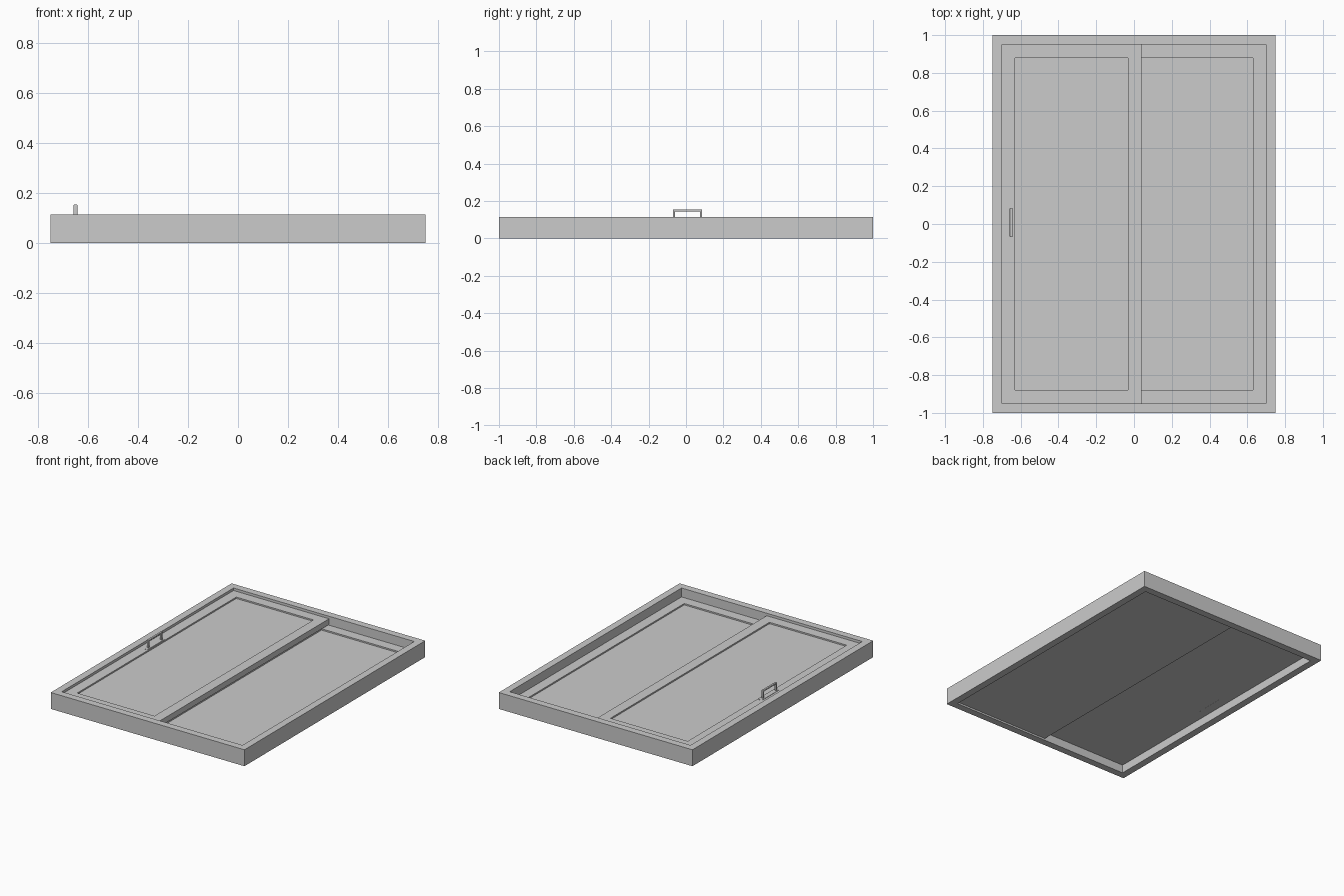
import bpy
import bmesh
from math import cos, sin, pi

default = bpy.data.objects.get("Cube")
if default:
    bpy.data.objects.remove(default, do_unlink=True)

grey = bpy.data.materials.new("plain_grey")
grey.use_nodes = True
colour = (0.6, 0.6, 0.6, 1)
grey.diffuse_color = colour
grey.node_tree.nodes["Principled BSDF"].inputs["Base Color"].default_value = colour


def finish(name, bm):
    bmesh.ops.recalc_face_normals(bm, faces=bm.faces)
    mesh = bpy.data.meshes.new(name)
    bm.to_mesh(mesh)
    bm.free()
    mesh.materials.append(grey)
    obj = bpy.data.objects.new(name, mesh)
    bpy.context.collection.objects.link(obj)
    return obj


def prism(bm, outline, z0, z1):
    """Extrude a flat outline upwards and return its top face."""
    face = bm.faces.new([bm.verts.new((x, y, z0)) for x, y in outline])
    ext = bmesh.ops.extrude_face_region(bm, geom=[face], use_keep_orig=True)["geom"]
    bmesh.ops.translate(bm, vec=(0, 0, z1 - z0),
                        verts=[g for g in ext if isinstance(g, bmesh.types.BMVert)])
    return next(g for g in ext if isinstance(g, bmesh.types.BMFace))


def rect(x0, x1, y0, y1):
    return [(x0, y0), (x1, y0), (x1, y1), (x0, y1)]


# Outer frame: a hollow rectangular ring
HEIGHT, RAIL = 0.115, 0.05
bm = bmesh.new()
rings = []
for hx, hy, z in ((0.75, 1, 0), (0.75, 1, HEIGHT),
                  (0.75 - RAIL, 1 - RAIL, HEIGHT), (0.75 - RAIL, 1 - RAIL, 0)):
    rings.append([bm.verts.new((x, y, z)) for x, y in rect(-hx, hx, -hy, hy)])
for a, b in zip(rings, rings[1:] + rings[:1]):
    for i in range(4):
        j = (i + 1) % 4
        bm.faces.new((a[i], a[j], b[j], b[i]))
finish("door_frame", bm)


# Sliding panels, each with a shallow sunken field on its upper side
def panel(name, x0, x1, z0, z1):
    bm = bmesh.new()
    top = prism(bm, rect(x0, x1, -0.95, 0.95), z0, z1)
    bmesh.ops.recalc_face_normals(bm, faces=bm.faces)
    bmesh.ops.inset_individual(bm, faces=[top], thickness=0.1)
    sunk = bmesh.ops.extrude_face_region(bm, geom=[top])["geom"]
    bmesh.ops.translate(bm, vec=(0, 0, -0.01),
                        verts=[g for g in sunk if isinstance(g, bmesh.types.BMVert)])
    if top.is_valid:
        bmesh.ops.delete(bm, geom=[top], context="FACES_ONLY")
    return finish(name, bm)


panel("upper_sliding_panel", -0.70, 0.04, 0.0575, 0.0975)
panel("lower_sliding_panel", -0.04, 0.70, 0.0125, 0.0525)

# Handle back plate with rounded ends, set through the panel
HX, HY = -0.65, 0.008
radius, half = 0.016, 0.088
outline = []
for side in (1, -1):
    for i in range(13):
        a = pi * i / 12
        outline.append((HX + side * radius * cos(a), HY + side * (half + radius * sin(a))))
bm = bmesh.new()
prism(bm, outline, 0.057, 0.1)
finish("handle_plate", bm)

# Handle grip: a square-cornered hoop bent along the door
OUT, WALL, TOP, BASE = 0.078, 0.011, 0.155, 0.0975
profile = [(-OUT, BASE), (-OUT, TOP), (OUT, TOP), (OUT, BASE),
           (OUT - WALL, BASE), (OUT - WALL, TOP - WALL),
           (WALL - OUT, TOP - WALL), (WALL - OUT, BASE)]
bm = bmesh.new()
face = bm.faces.new([bm.verts.new((HX - 0.008, HY + y, z)) for y, z in profile])
ext = bmesh.ops.extrude_face_region(bm, geom=[face], use_keep_orig=True)["geom"]
bmesh.ops.translate(bm, vec=(0.016, 0, 0),
                    verts=[g for g in ext if isinstance(g, bmesh.types.BMVert)])
grip = finish("handle_grip", bm)
bevel = grip.modifiers.new("soft_edges", "BEVEL")
bevel.width, bevel.segments, bevel.limit_method = 0.004, 3, "ANGLE"
bpy.ops.object.select_all(action="DESELECT")
grip.select_set(True)
bpy.context.view_layer.objects.active = grip
bpy.ops.object.shade_smooth_by_angle()
